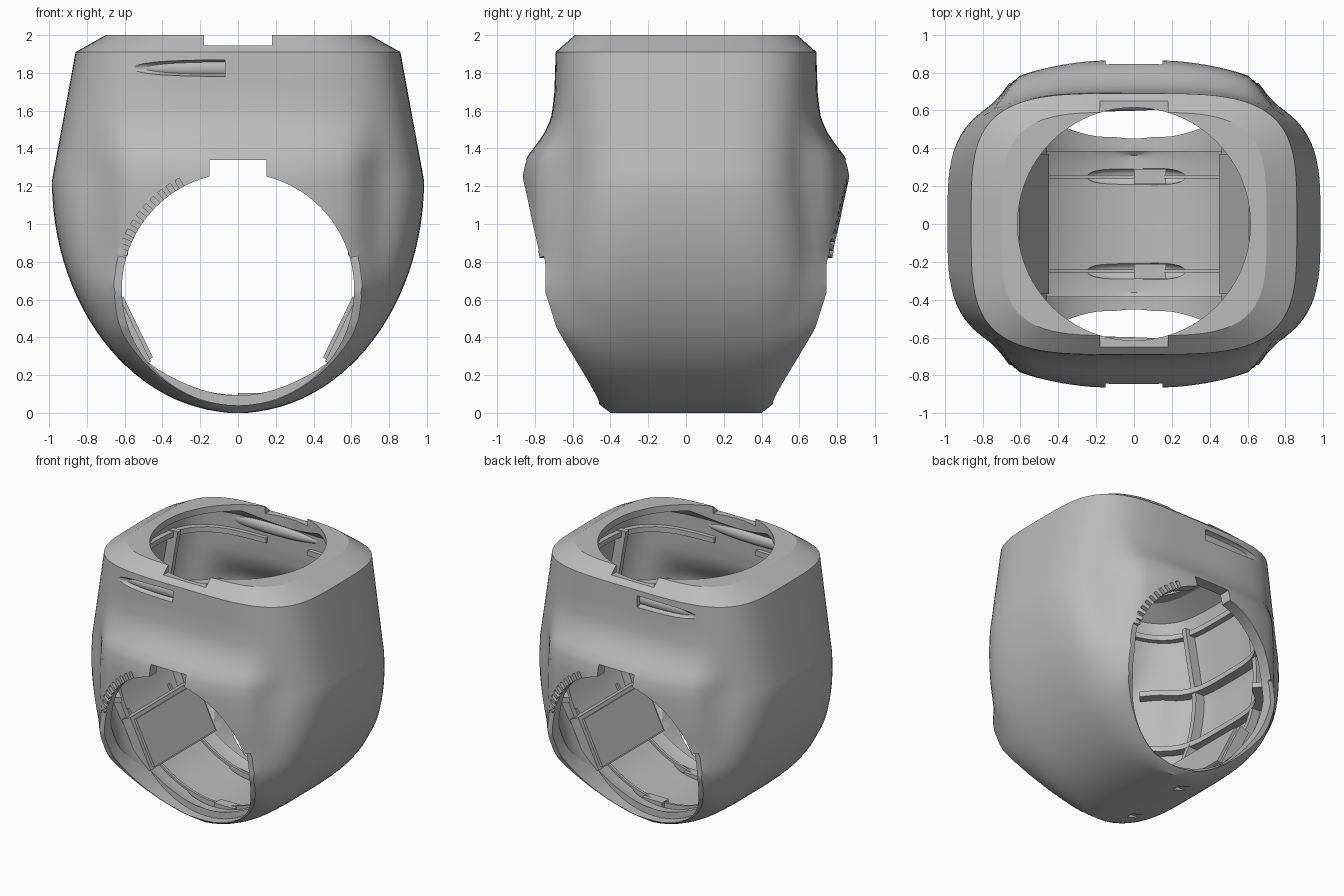
import bpy, bmesh, math
from mathutils import Matrix, Vector

cube = bpy.data.objects.get("Cube")
if cube:
    bpy.data.objects.remove(cube)

grey = bpy.data.materials.new("plain_grey")
grey.use_nodes = True
grey.diffuse_color = (0.5, 0.5, 0.5, 1)
grey.node_tree.nodes["Principled BSDF"].inputs["Base Color"].default_value = (0.5, 0.5, 0.5, 1)

WAIST, SHOULDER, TOP = 1.23, 1.91, 2.0
HOLE_Z, HOLE_R = 0.655, 0.615
DEPTH = [(0, .40), (.04, .45), (.13, .53), (.3, .63), (.45, .70), (.65, .74), (.83, .72),
         (1.25, .68), (SHOULDER, .69), (TOP, .59)]
BULGE = [(0, 0), (.13, .01), (.3, .06), (.45, .12), (.65, .15), (.83, .12), (1, .16), (1.25, .19),
         (1.35, .165), (1.42, .11), (1.5, .055), (1.58, .025), (1.7, .01), (SHOULDER, 0), (TOP, 0)]
RIM = [(0, .46), (.06, .46), (.3, .6), (.45, .685), (.64, .745), (.83, .745)]


def lerp(table, z):
    for (z0, v0), (z1, v1) in zip(table, table[1:]):
        if z <= z1:
            return v0 + (v1 - v0) * max(0, z - z0) / (z1 - z0)
    return table[-1][1]


def finish(bm, name):
    bmesh.ops.recalc_face_normals(bm, faces=bm.faces)
    mesh = bpy.data.meshes.new(name)
    bm.to_mesh(mesh)
    bm.free()
    mesh.materials.append(grey)
    obj = bpy.data.objects.new(name, mesh)
    bpy.context.collection.objects.link(obj)
    return obj


def box(name, centre, size, turn=Matrix()):
    bm = bmesh.new()
    bmesh.ops.create_cube(bm, size=1)
    bm.transform(Matrix.Translation(centre) @ turn.to_4x4() @ Matrix.Diagonal((*size, 1)))
    return finish(bm, name)


def cylinder(name, centre, radius, length, along_y=False):
    bm = bmesh.new()
    bmesh.ops.create_cone(bm, cap_ends=True, segments=96, radius1=radius, radius2=radius, depth=length)
    rot = Matrix.Rotation(math.pi / 2, 4, 'X') if along_y else Matrix()
    bm.transform(Matrix.Translation(centre) @ rot)
    return finish(bm, name)


def ellipsoid(name, centre, radii, half=False):
    bm = bmesh.new()
    bmesh.ops.create_uvsphere(bm, u_segments=32, v_segments=16, radius=1)
    if half:
        cut = bmesh.ops.bisect_plane(bm, geom=bm.verts[:] + bm.edges[:] + bm.faces[:],
                                     plane_co=(0.001, 0, 0), plane_no=(1, 0, 0), clear_outer=True)
        bmesh.ops.holes_fill(bm, edges=[e for e in cut["geom_cut"] if isinstance(e, bmesh.types.BMEdge)])
    bm.transform(Matrix.Translation(centre) @ Matrix.Diagonal((*radii, 1)))
    return finish(bm, name)


def cut(target, cutter):
    cutter.hide_render = True
    mod = target.modifiers.new("cut", 'BOOLEAN')
    mod.operation, mod.solver, mod.object = 'DIFFERENCE', 'EXACT', cutter
    bpy.context.view_layer.objects.active = target
    bpy.ops.object.modifier_apply(modifier=mod.name)
    bpy.data.objects.remove(cutter)


def width(z):
    if z <= WAIST:
        return .985 * math.sqrt(max(0, 1 - ((WAIST - z) / WAIST) ** 2))
    return lerp([(WAIST, .985), (SHOULDER, .86), (TOP, .70)], z)


# Rounded-square cross-section with swellings around the front and back openings
def outline(z, t):
    a, b = width(z), lerp(DEPTH, z)
    n = lerp([(.6, 4.2), (WAIST, 3.7), (SHOULDER, 3.9)], z)
    c, s = math.cos(t), math.sin(t)
    r = (abs(c) ** n + abs(s) ** n) ** (-1 / n)
    x, y = a * r * c, b * r * s
    u = min(1, max(0, (abs(x) - .6) / .18))
    fade = (1 - u * u * (3 - 2 * u)) * (1 - .26 * (x / .55) ** 2) * min(1, 2 * abs(y) / b)
    return x, y + math.copysign(lerp(BULGE, z) * fade, y)


def inside(z, t):
    x, y = outline(z, t)
    return Vector((.93 * x, .9 * y, .075 + .9375 * z))


# Closed solid swept through rows of corners
def sweep(name, rows):
    bm = bmesh.new()
    rows = [[bm.verts.new(p) for p in row] for row in rows]
    count = len(rows[0])
    for p, q in zip(rows, rows[1:]):
        for i in range(count):
            j = (i + 1) % count
            bm.faces.new((p[i], p[j], q[j], q[i]))
    bm.faces.new(rows[0])
    bm.faces.new(rows[-1])
    bmesh.ops.triangulate(bm, faces=bm.faces)
    return finish(bm, name)


def body(name, segments=120):
    levels = [WAIST * (1 - math.cos(.05 + (math.pi / 2 - .05) * i / 26)) for i in range(27)]
    levels += [WAIST + (SHOULDER - WAIST) * i / 16 for i in range(1, 17)] + [TOP]
    return sweep(name, [[(*outline(z, 2 * math.pi * i / segments), z if k else 0) for i in range(segments)]
                        for k, z in enumerate(levels)])


# Ring-shaped cutter for the recessed lower rim
def rim_cutter(side):
    start, count = math.asin(.175 / .62), 48
    rows = []
    for i in range(count + 1):
        t = math.pi - start + (math.pi + 2 * start) * i / count
        outer = (.66 * math.cos(t), HOLE_Z + .62 * math.sin(t))
        inner = (.5 * math.cos(t), HOLE_Z + .5 * math.sin(t))
        y = lerp(RIM, outer[1])
        rows.append([(p[0], side * d, p[1])
                     for p, d in ((inner, y), (outer, y), (outer, 1.1), (inner, 1.1))])
    return sweep("rim_cutter", rows)


# Row of small teeth gaps in one cutter, turned half way round on the back
def teeth_cutter(side):
    bm = bmesh.new()
    for i in range(10):
        t = math.radians(119 + 43 * i / 9)
        place = Matrix.Translation((-side * .635 * math.cos(t), side * .85, HOLE_Z + .635 * math.sin(t)))
        turn = Matrix.Rotation(side * t, 4, 'Y')
        bmesh.ops.create_cube(bm, size=1, matrix=place @ turn @ Matrix.Diagonal((.06, .18, .026, 1)))
    return finish(bm, "teeth_cutter")


# Hollow shell
shell = body("shell")
core = body("core")
core.data.transform(Matrix.Translation((0, 0, .075)) @ Matrix.Diagonal((.93, .9, .9375, 1)))
for side in (-1, 1):
    cut(shell, teeth_cutter(side))
    cut(shell, rim_cutter(side))
cut(shell, core)
cut(shell, cylinder("top_hole", (0, 0, 2.05), HOLE_R, .4))
cut(shell, box("top_notches", (0, 0, 2.045), (.36, 1.3, .2)))
for side in (-1, 1):
    cut(shell, cylinder("round_hole", (0, side * .82, HOLE_Z), HOLE_R, .87, True))
    cut(shell, box("hole_notch", (0, side * .85, 1.24), (.3, .7, .2)))
    cut(shell, ellipsoid("slot", (-.07, side * .695, 1.825), (.6, .06, .044), True))
    cut(shell, ellipsoid("floor_recess", (.02, side * .25, .105), (.28, .05, .055)))
    cut(shell, box("floor_slot", (-.25, side * .25, 0), (.16, .06, .11)))


# Thin floor hoop running over the bottom from side to side
def hoop(name, y, thick, depth):
    rows = []
    for i in range(-20, 21):
        z = WAIST * (1 - math.cos(abs(i) / 20))
        p = Vector((math.copysign(.93 * width(z), i), 0, .075 + .9375 * z))
        inward = (Vector((0, 0, WAIST)) - p).normalized()
        a, b = p - inward * .02, p + inward * depth
        rows.append([(e.x, y + d, e.z) for e, d in ((a, -thick), (b, -thick), (b, thick), (a, thick))])
    return sweep(name, rows)


# Level rib hugging one side wall, reaching round to the front and back
def level_rib(name, side, z, reach, depth):
    rows = []
    for i in range(-16, 17):
        p = inside(z, reach * i / 16)
        rows.append([(side * p.x * k, p.y * k, p.z + h)
                     for k, h in ((1.02, -.02), (1 - depth, -.02), (1 - depth, .02), (1.02, .02))])
    return sweep(name, rows)


# Upright rib following one side wall
def upright_rib(name, side, end, depth):
    rows = []
    for i in range(17):
        p = inside(.3 + 1.5 * i / 16, .5)
        y = end * min(.4, p.y)
        rows.append([(side * (p.x + d), y + h, p.z)
                     for d, h in ((.02, -.02), (-depth, -.02), (-depth, .02), (.02, .02))])
    return sweep(name, rows)


# Floor ribs, blocks and slot housings
for side, word in ((-1, "front"), (1, "back")):
    hoop(word + "_rib", side * .25, .01, .02)
    box(word + "_floor_block", (.085, side * .25, .08), (.17, .08, .05))
    ellipsoid(word + "_slot_housing", (-.17, side * .63, 1.825), (.43, .035, .045))

# Side wall panels and rib grid
for side, word in ((-1, "right"), (1, "left")):
    tilt = Matrix.Rotation(side * math.radians(26), 4, 'Y')
    box(word + "_lower_panel", (side * .576, 0, .432), (.105, .74, .36), tilt)
    box(word + "_panel_frame", (side * .585, 0, .435), (.08, .8, .4), tilt)
    for level, z, reach, depth in (("low", .83, .9, .08), ("middle", 1.3, .95, .08), ("high", 1.77, 1.35, .05)):
        level_rib(f"{word}_{level}_rib", side, z, reach, depth)
    for end in (-1, 1):
        upright_rib(word + "_upright_rib", side, end, .07)

for obj in bpy.context.collection.objects:
    if obj.type == 'MESH' and obj.data.materials and obj.data.materials[0] == grey:
        bpy.ops.object.select_all(action='DESELECT')
        obj.select_set(True)
        bpy.context.view_layer.objects.active = obj
        bpy.ops.object.shade_smooth_by_angle(angle=math.radians(25))
